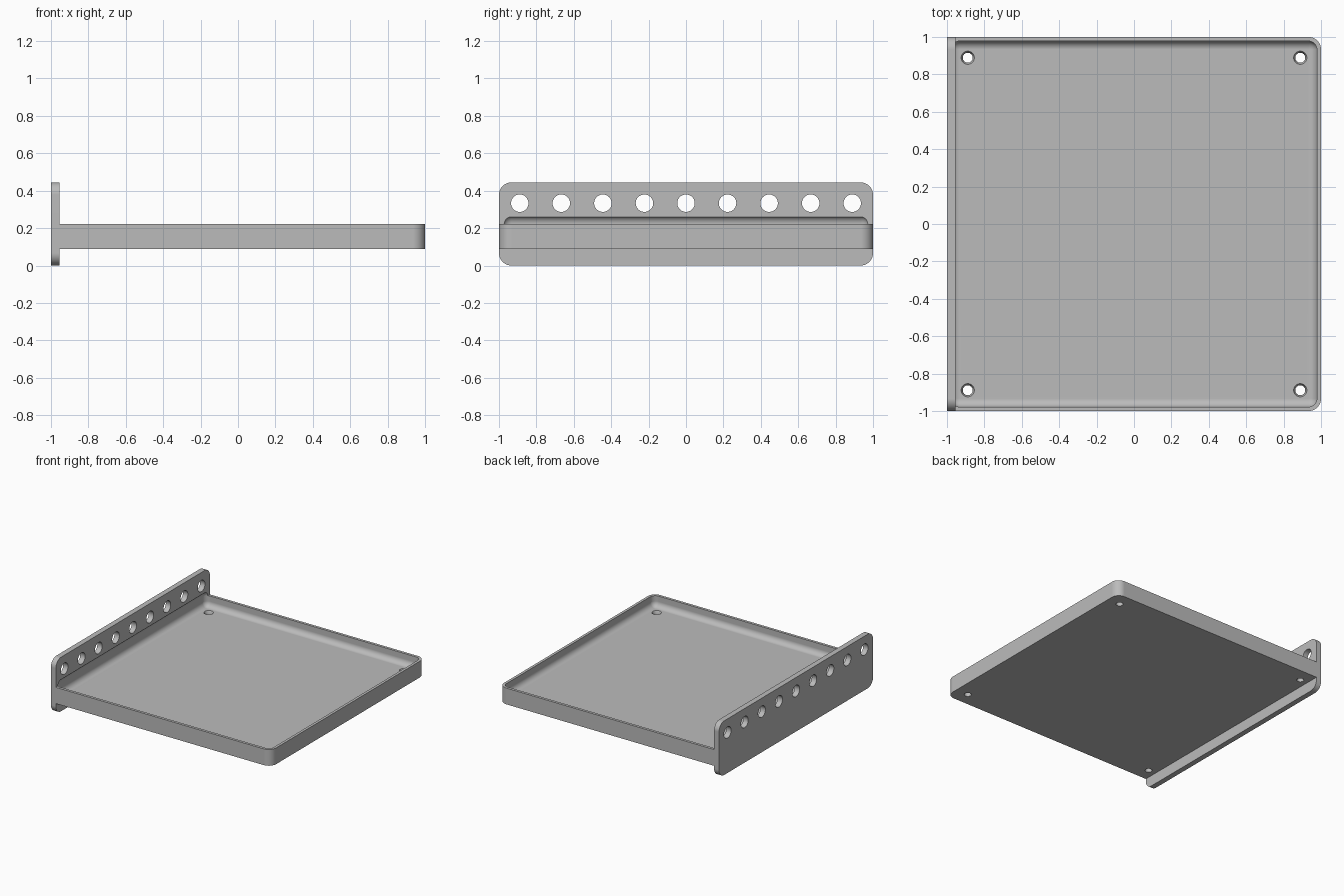
import bpy
import bmesh
from math import pi, sin, cos, radians
from mathutils import Matrix, Vector

if "Cube" in bpy.data.objects:
    bpy.data.objects.remove(bpy.data.objects["Cube"], do_unlink=True)

U = 2 / 90            # design unit: the tray is 90 units wide
THICK = 2 * U         # plate and floor thickness
ROUND = 3 * U         # outer corner radius
TRAY_LOW, TRAY_HIGH = 4 * U, 10 * U
FLOOR = TRAY_LOW + THICK
PLATE_FACE = -1 + THICK

grey = bpy.data.materials.new("light grey")
grey.use_nodes = True
grey.diffuse_color = (0.5, 0.5, 0.5, 1)
grey.node_tree.nodes["Principled BSDF"].inputs["Base Color"].default_value = (0.5, 0.5, 0.5, 1)


def make_object(name, bm):
    bmesh.ops.recalc_face_normals(bm, faces=bm.faces)
    mesh = bpy.data.meshes.new(name)
    bm.to_mesh(mesh)
    bm.free()
    mesh.materials.append(grey)
    obj = bpy.data.objects.new(name, mesh)
    bpy.context.collection.objects.link(obj)
    return obj


def rounded_box(name, low, high, radius, pick, segments=12):
    """Box between two corners; edges accepted by pick(edge) are rounded."""
    low, high = Vector(low), Vector(high)
    bm = bmesh.new()
    bmesh.ops.create_cube(bm, size=1)
    for v in bm.verts:
        v.co = (low + high) / 2 + v.co * (high - low)
    edges = [e for e in bm.edges if pick(e)]
    bmesh.ops.bevel(bm, geom=edges, offset=radius, segments=segments,
                    profile=0.5, affect='EDGES')
    return make_object(name, bm)


def along(edge, axis):
    d = edge.verts[1].co - edge.verts[0].co
    return abs(d[axis]) > 0.99 * d.length


def cone_cutter(centre, r_low, r_high, depth, turn=Matrix()):
    bm = bmesh.new()
    bmesh.ops.create_cone(bm, cap_ends=True, segments=40, radius1=r_low,
                          radius2=r_high, depth=depth,
                          matrix=Matrix.Translation(centre) @ turn)
    cutter = make_object("hole_cutter", bm)
    cutter.hide_render = True
    return cutter


def apply_modifier(obj, mod):
    bpy.context.view_layer.objects.active = obj
    bpy.ops.object.modifier_apply(modifier=mod.name)


def cut(obj, cutter, keep=False):
    mod = obj.modifiers.new("cut", 'BOOLEAN')
    mod.operation = 'DIFFERENCE'
    mod.solver = 'EXACT'
    mod.object = cutter
    apply_modifier(obj, mod)
    if not keep:
        bpy.data.objects.remove(cutter, do_unlink=True)


# Upright end plate with rounded corners
plate = rounded_box("end_plate", (-1, -1, 0), (PLATE_FACE, 1, 20 * U), ROUND,
                    lambda e: along(e, 0))

# Tray body, rounded only at the free end
tray = rounded_box("tray", (PLATE_FACE, -1, TRAY_LOW), (1, 1, TRAY_HIGH), ROUND,
                   lambda e: along(e, 2) and e.verts[0].co.x > 0)

# Filleted hollow, which also bites slightly into the plate
inner = 44 * U
hollow = rounded_box("hollow_cutter", (-inner, -inner, FLOOR), (inner, inner, 12 * U),
                     2 * U, lambda e: True)
hollow.hide_render = True
cut(tray, hollow, keep=True)
cut(plate, hollow)

# Row of nine holes through the plate
sideways = Matrix.Rotation(pi / 2, 4, 'Y')
for i in range(-4, 5):
    centre = Vector((-1 + THICK / 2, i * 10 * U, 15 * U))
    cut(plate, cone_cutter(centre, 2.1 * U, 2.1 * U, 3 * THICK, sideways))

# Countersunk screw holes in the tray corners
for sx in (-1, 1):
    for sy in (-1, 1):
        spot = Vector((sx * 40 * U, sy * 40 * U, FLOOR))
        cut(tray, cone_cutter(spot, 1.2 * U, 1.2 * U, 3 * THICK))
        cut(tray, cone_cutter(spot, 1.15 * U, 2.05 * U, THICK))

# Smooth rounded faces, crisp edges, flat-looking large faces
for obj in (plate, tray):
    bpy.ops.object.select_all(action='DESELECT')
    obj.select_set(True)
    bpy.context.view_layer.objects.active = obj
    bpy.ops.object.shade_smooth_by_angle(angle=radians(25))
    weighted = obj.modifiers.new("weighted", 'WEIGHTED_NORMAL')
    weighted.keep_sharp = True
    apply_modifier(obj, weighted)
